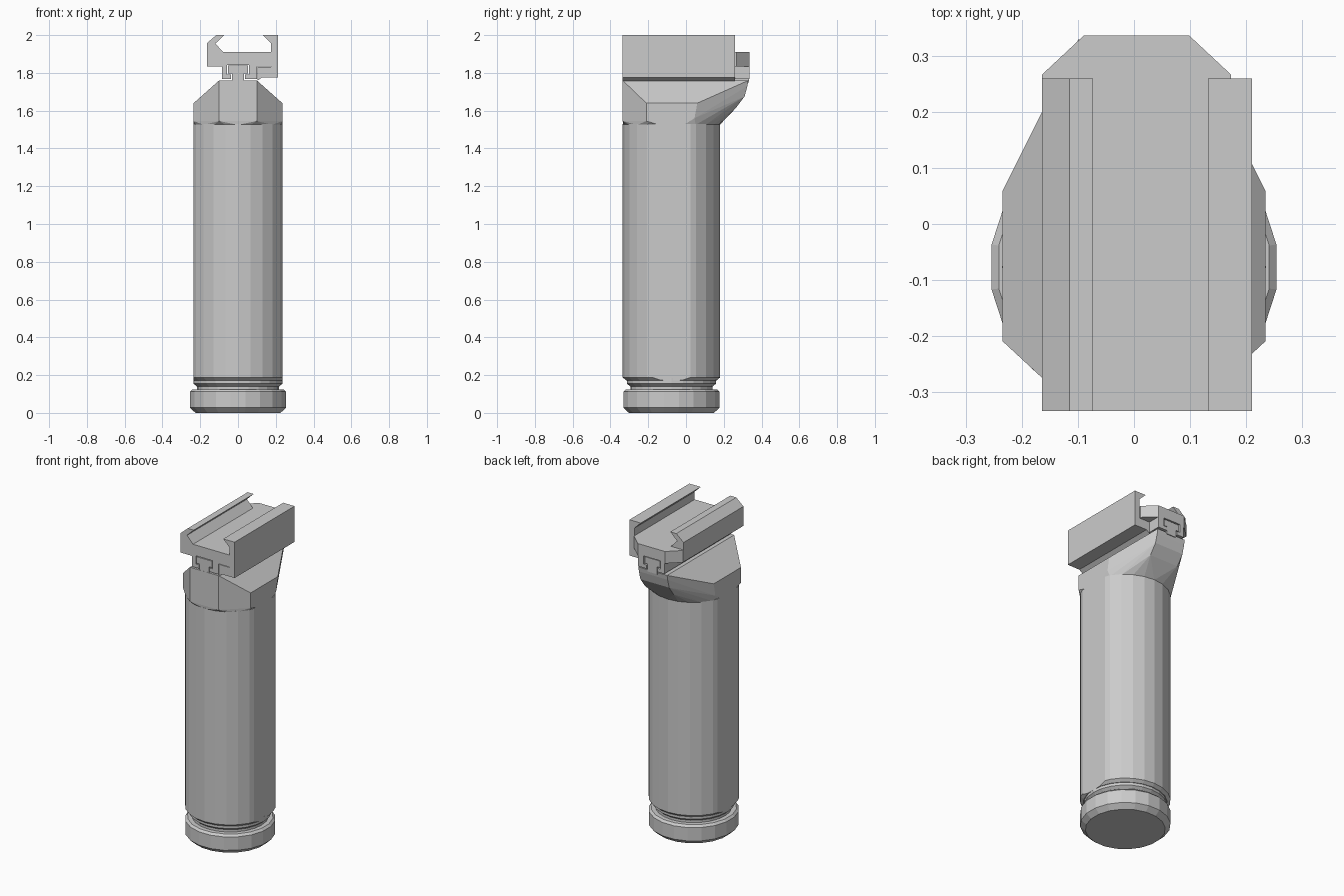
import bpy, bmesh, math
from mathutils import Vector

cube = bpy.data.objects.get("Cube")
if cube:
    bpy.data.objects.remove(cube)

mat = bpy.data.materials.new("light_grey")
mat.use_nodes = True
GREY = (0.6, 0.6, 0.6, 1)
mat.diffuse_color = GREY
mat.node_tree.nodes["Principled BSDF"].inputs["Base Color"].default_value = GREY

AXIS_Y = -0.077   # handle axis
FLAT_X = 0.235    # half width between the side flats


def finish(bm, name):
    bmesh.ops.recalc_face_normals(bm, faces=bm.faces[:])
    mesh = bpy.data.meshes.new(name)
    bm.to_mesh(mesh)
    bm.free()
    mesh.materials.append(mat)
    obj = bpy.data.objects.new(name, mesh)
    bpy.context.collection.objects.link(obj)
    return obj


def cut(bm, point, normal):
    """Remove everything beyond a plane and close the hole."""
    geom = bm.verts[:] + bm.edges[:] + bm.faces[:]
    res = bmesh.ops.bisect_plane(bm, geom=geom, plane_co=point,
                                 plane_no=normal, clear_outer=True)
    edges = [e for e in res["geom_cut"]
             if isinstance(e, bmesh.types.BMEdge) and e.is_boundary]
    if edges:
        bmesh.ops.contextual_create(bm, geom=edges)


def ring(radius, z, sides, turn=0.0):
    return [Vector((radius * math.cos(turn + math.tau * i / sides),
                    AXIS_Y + radius * math.sin(turn + math.tau * i / sides), z))
            for i in range(sides)]


def lathe(profile, sides, turn=0.0):
    bm = bmesh.new()
    loops = [[bm.verts.new(p) for p in ring(r, z, sides, turn)] for r, z in profile]
    for a, b in zip(loops, loops[1:]):
        for i in range(sides):
            j = (i + 1) % sides
            bm.faces.new((a[i], a[j], b[j], b[i]))
    bm.faces.new(loops[0][::-1])
    bm.faces.new(loops[-1])
    return bm


def extrude_y(profile, y0, y1):
    bm = bmesh.new()
    face = bm.faces.new([bm.verts.new((x, y0, z)) for x, z in profile])
    res = bmesh.ops.extrude_face_region(bm, geom=[face])
    moved = [v for v in res["geom"] if isinstance(v, bmesh.types.BMVert)]
    bmesh.ops.translate(bm, verts=moved, vec=(0, y1 - y0, 0))
    if face.is_valid and len(bm.faces) < len(profile) + 2:
        bm.faces.new([bm.verts[i] for i in range(len(profile))])
    return bm


# Screw cap with chamfered rims
finish(lathe([(0.228, 0), (0.258, 0.028), (0.258, 0.112), (0.245, 0.125)],
             20, math.pi / 20), "end_cap")

# Neck between cap and handle
finish(lathe([(0.218, 0.12), (0.218, 0.14), (0.236, 0.155), (0.236, 0.185)], 24),
       "neck")

# Handle with flattened sides
body = lathe([(0.24, 0.172), (0.258, 0.188), (0.258, 1.53)], 24)
for side in (-1, 1):
    cut(body, (side * FLAT_X, 0, 0), (side, 0, 0))
finish(body, "handle")

# Chamfered head, flaring backwards from the handle
head = bmesh.new()
for p in ring(0.256, 1.525, 24):
    head.verts.new((max(-FLAT_X, min(FLAT_X, p.x)), p.y, p.z))
for s in (-1, 1):
    for x, y, z in ((0.1, -0.335, 1.545), (0.1, -0.335, 1.76),
                    (FLAT_X, -0.21, 1.545), (FLAT_X, -0.21, 1.64),
                    (FLAT_X, 0.06, 1.64), (FLAT_X, 0.045, 1.56),
                    (0.1, 0.33, 1.76), (0.1, 0.325, 1.73),
                    (0.1, 0.31, 1.675), (0.1, 0.265, 1.615)):
        head.verts.new((s * x, y, z))
res = bmesh.ops.convex_hull(head, input=head.verts[:])
loose = [v for v in head.verts if not v.link_faces]
bmesh.ops.delete(head, geom=loose, context='VERTS')
bmesh.ops.dissolve_limit(head, angle_limit=math.radians(1),
                         verts=head.verts[:], edges=head.edges[:])
finish(head, "head")

# T-shaped key holding the clamp on the head
half_key = [(0.033, 1.75), (0.033, 1.797), (0.053, 1.797), (0.053, 1.838)]
key = half_key + [(-x, z) for x, z in reversed(half_key)]
finish(extrude_y(key, -0.334, 0.333), "t_key")

# Clamp base with a slot around the key and chamfered back corners
half_slot = [(0.037, 1.768), (0.037, 1.791), (0.058, 1.791), (0.058, 1.843)]
slot = half_slot + [(-x, z) for x, z in reversed(half_slot)]
base = extrude_y([(-0.165, 1.835), (-0.165, 1.91), (0.174, 1.91), (0.174, 1.835),
                  (0.1, 1.835), (0.1, 1.768)] + slot
                 + [(-0.085, 1.768), (-0.085, 1.835)], -0.335, 0.337)
for s, x in ((-1, -0.165), (1, 0.174)):
    cut(base, (x, 0.267, 1.8), (s * 0.07, 0.075, 0))
finish(base, "clamp_base")

# Fixed jaw on the right
finish(extrude_y([(-0.165, 1.905), (-0.165, 1.957), (-0.115, 2.0), (-0.073, 2.0),
                  (-0.12, 1.955), (-0.078, 1.91), (-0.078, 1.905)], -0.335, 0.26),
       "fixed_jaw")

# Movable jaw on the left, wrapping under the base
finish(extrude_y([(0.132, 2.0), (0.211, 2.0), (0.211, 1.775), (0.125, 1.775),
                  (0.102, 1.757), (0.102, 1.832), (0.176, 1.832), (0.176, 1.957)],
                 -0.335, 0.26), "movable_jaw")
